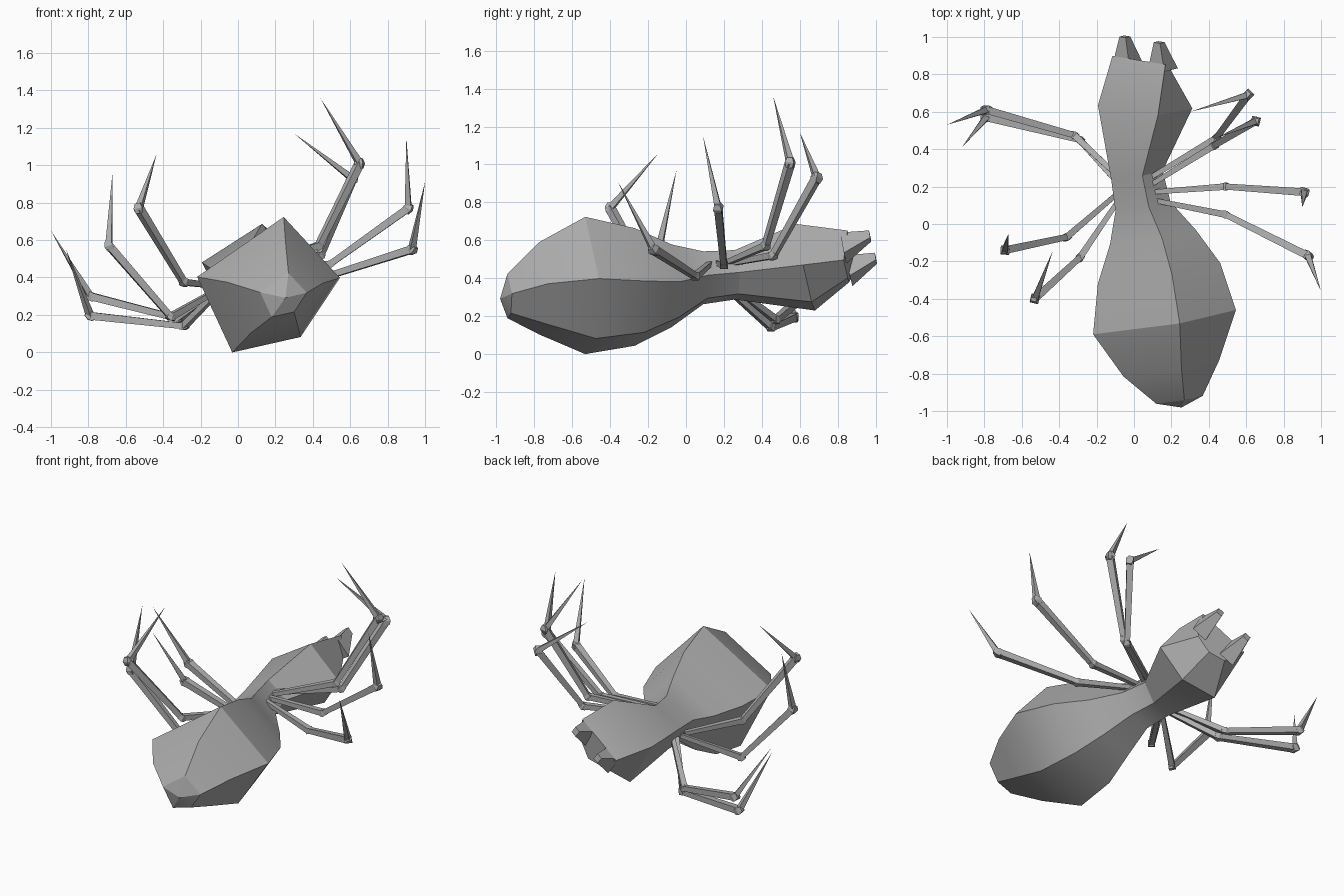
import bpy
import bmesh
import math
from mathutils import Matrix, Vector

default_cube = bpy.data.objects.get("Cube")
if default_cube:
    bpy.data.objects.remove(default_cube, do_unlink=True)

# One grey material for the whole creature
grey = bpy.data.materials.new("plain grey")
grey.use_nodes = True
grey_value = (0.42, 0.42, 0.42, 1.0)
grey.diffuse_color = grey_value
grey.node_tree.nodes["Principled BSDF"].inputs["Base Color"].default_value = grey_value


def finish_object(name, mesh_builder, smooth):
    """Turn a bmesh into a named, coloured object."""
    bmesh.ops.recalc_face_normals(mesh_builder, faces=mesh_builder.faces[:])
    mesh = bpy.data.meshes.new(name)
    mesh_builder.to_mesh(mesh)
    mesh_builder.free()
    mesh.materials.append(grey)
    obj = bpy.data.objects.new(name, mesh)
    bpy.context.collection.objects.link(obj)
    if smooth:
        bpy.ops.object.select_all(action="DESELECT")
        obj.select_set(True)
        bpy.context.view_layer.objects.active = obj
        bpy.ops.object.shade_smooth_by_angle(angle=math.radians(30))
    return obj


def bridge(mesh_builder, first, second):
    """Join two rings that have the same number of corners."""
    count = len(first)
    for i in range(count):
        j = (i + 1) % count
        mesh_builder.faces.new((first[i], first[j], second[j], second[i]))


def make_frame(side, forward, up, origin):
    """Matrix with the body's own side, forward and up as its axes."""
    frame = Matrix((side, forward, up)).transposed().to_4x4()
    frame.translation = origin
    return frame


# The body leans to one side, and the head is turned from the neck on
side_axis = Vector((0.818, 0.103, 0.566)).normalized()
forward_axis = Vector((-0.555, -0.147, 0.819)).cross(side_axis).normalized()
up_axis = side_axis.cross(forward_axis)
body_frame = make_frame(side_axis, forward_axis, up_axis, Vector((-0.01, 0.08, 0.48)))
head_turn = Matrix.Rotation(math.radians(-14), 4, "Z")
head_frame = body_frame @ Matrix.Translation((0.01, 0.19, 0.0)) @ head_turn


def body_ring(mesh_builder, frame, along, height, top, low, tilt=0.0):
    """Five-cornered section: flat back, two flanks and a keel."""
    corners = (
        (-0.283 * top, along, height),
        (0.283 * top, along, height),
        (0.352 * low, along + tilt, height - 0.444 * low),
        (0.0, along + tilt, height - 0.586 * low),
        (-0.352 * low, along + tilt, height - 0.444 * low),
    )
    return [mesh_builder.verts.new(frame @ Vector(corner)) for corner in corners]


# Abdomen sections from the rear to the waist: position, height, scale
abdomen_sections = (
    (-1.056, -0.05, 0.325),
    (-0.88, 0.07, 0.67),
    (-0.629, 0.15, 1.0),
    (-0.368, 0.085, 0.856),
    (-0.172, 0.015, 0.6),
    (0.0, 0.0, 0.385),
    (0.17, 0.0, 0.36),
)

body = bmesh.new()
rings = [body_ring(body, body_frame, y, z, k, k) for y, z, k in abdomen_sections]

# Head widens from the neck, then narrows to a slanting face
rings.append(body_ring(body, head_frame, 0.35, 0.02, 0.68, 0.64))
rings.append(body_ring(body, head_frame, 0.61, -0.07, 0.6, 0.31, tilt=-0.05))
for first, second in zip(rings, rings[1:]):
    bridge(body, first, second)
body.faces.new(rings[-1])

# Blunt point at the rear of the abdomen
rear_point = body.verts.new(body_frame @ Vector((0.0, -1.1, -0.145)))
for i in range(5):
    body.faces.new((rings[0][i], rings[0][(i + 1) % 5], rear_point))
finish_object("body", body, True)


# Jaws: short flaps at both corners of the face
def jaw_ring(mesh_builder, mirror, inner, outer, along, top, bottom):
    corners = ((inner, top), (outer, top), (outer, bottom), (inner, bottom))
    return [mesh_builder.verts.new(head_frame @ Vector((mirror * x, along, z)))
            for x, z in corners]


for name, mirror in (("left_jaw", 1), ("right_jaw", -1)):
    jaw = bmesh.new()
    root = jaw_ring(jaw, mirror, 0.06, 0.165, 0.57, -0.07, -0.2)
    tip = jaw_ring(jaw, mirror, 0.09, 0.13, 0.72, -0.07, -0.115)
    bridge(jaw, root, tip)
    jaw.faces.new(root)
    jaw.faces.new(tip)
    finish_object(name, jaw, False)


def add_bar(mesh_builder, start, end, start_radius, end_radius):
    """Four-sided bar, or a spike where the end radius is zero."""
    span = end - start
    turn = span.to_track_quat("Z", "Y").to_matrix().to_4x4()
    place = Matrix.Translation((start + end) / 2) @ turn
    bmesh.ops.create_cone(
        mesh_builder, cap_ends=True, segments=4, radius1=start_radius,
        radius2=end_radius, depth=span.length,
        matrix=place @ Matrix.Rotation(math.radians(45), 4, "Z"))


def add_joint(mesh_builder, centre, direction, radius):
    """Small faceted knob where two leg segments meet."""
    reach = direction.normalized() * radius * 0.8
    add_bar(mesh_builder, centre - reach, centre, radius * 0.7, radius)
    add_bar(mesh_builder, centre, centre + reach, radius, radius * 0.6)


# Legs from front to back: knee, ankle and tip of each
left_legs = (
    ((0.44, 0.46, 0.52), (0.61, 0.69, 0.93), (0.30, 0.60, 1.17)),
    ((0.43, 0.42, 0.57), (0.65, 0.55, 1.01), (0.44, 0.46, 1.36)),
    ((0.49, 0.2, 0.47), (0.91, 0.17, 0.77), (0.90, 0.09, 1.15)),
    ((0.49, 0.05, 0.41), (0.93, -0.17, 0.55), (1.0, -0.36, 0.91)),
)
right_legs = (
    ((-0.32, 0.475, 0.18), (-0.79, 0.61, 0.30), (-1.0, 0.53, 0.65)),
    ((-0.29, 0.45, 0.14), (-0.79, 0.57, 0.195), (-0.92, 0.41, 0.55)),
    ((-0.36, -0.07, 0.19), (-0.69, -0.14, 0.57), (-0.67, -0.05, 0.97)),
    ((-0.29, -0.18, 0.375), (-0.53, -0.40, 0.77), (-0.435, -0.145, 1.06)),
)


def build_legs(side_name, legs, hip_x, hip_z):
    for number, points in enumerate(legs):
        knee, ankle, tip = (Vector(point) for point in points)
        hip = Vector((hip_x, 0.25 - 0.04 * number, hip_z))
        leg = bmesh.new()
        add_bar(leg, hip, knee, 0.018, 0.025)
        add_bar(leg, knee, ankle, 0.023, 0.029)
        add_bar(leg, ankle, tip, 0.024, 0.0)
        add_joint(leg, knee, ankle - hip, 0.03)
        add_joint(leg, ankle, tip - knee, 0.034)
        finish_object(f"{side_name}_leg_{number + 1}", leg, False)


build_legs("left", left_legs, 0.09, 0.48)
build_legs("right", right_legs, -0.08, 0.35)
